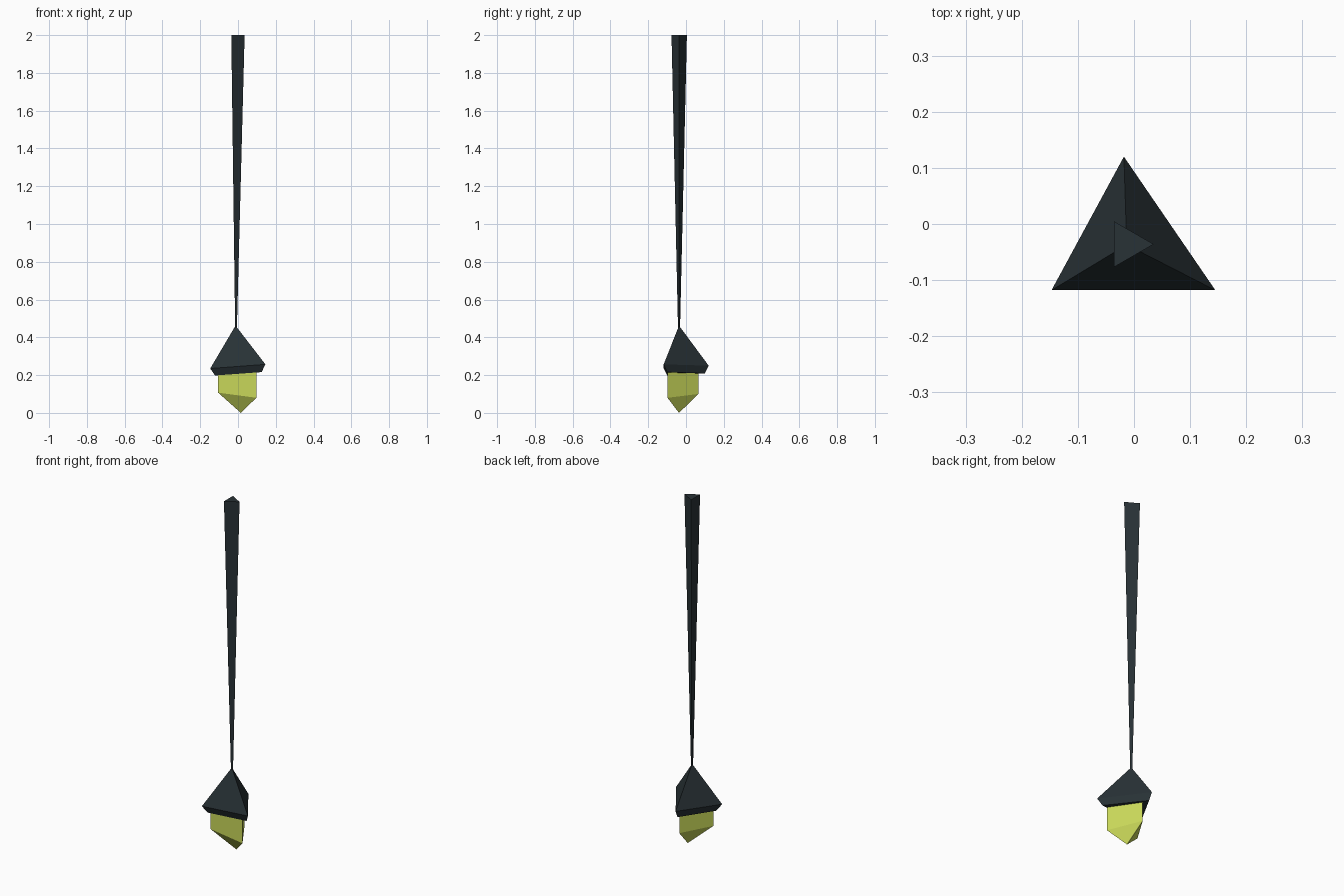
import bpy, bmesh
from math import cos, sin, radians

if "Cube" in bpy.data.objects:
    bpy.data.objects.remove(bpy.data.objects["Cube"])


def material(name, color):
    mat = bpy.data.materials.new(name)
    mat.diffuse_color = color
    mat.use_nodes = True
    mat.node_tree.nodes["Principled BSDF"].inputs["Base Color"].default_value = mat.diffuse_color
    return mat


def loft(name, rings, mat):
    """Join three-sided rings (a one-point ring is a tip) into a closed flat solid."""
    bm = bmesh.new()
    loops = [[bm.verts.new(p) for p in ring] for ring in rings]
    for a, b in zip(loops, loops[1:]):
        for i in range(3):
            j = (i + 1) % 3
            if len(b) == 1:
                bm.faces.new((a[i], a[j], b[0]))
            else:
                bm.faces.new((a[i], a[j], b[j], b[i]))
    for loop in (loops[0], loops[-1]):
        if len(loop) == 3:
            bm.faces.new(loop)
    bmesh.ops.recalc_face_normals(bm, faces=bm.faces)
    mesh = bpy.data.meshes.new(name)
    bm.to_mesh(mesh)
    bm.free()
    obj = bpy.data.objects.new(name, mesh)
    bpy.context.collection.objects.link(obj)
    mesh.materials.append(mat)
    return obj


def triangle(cx, cy, z, r):
    return [(cx + r * cos(radians(a)), cy + r * sin(radians(a)), z) for a in (0, 120, 240)]


metal = material("dark_metal", (0.022, 0.032, 0.037, 1))
glass = material("yellow_glass", (0.58, 0.68, 0.1, 0.8))

# hanging rod, widening towards the ceiling
loft("hanging_rod", [triangle(-0.012, -0.037, 0.44, 0.006),
                     triangle(-0.012, -0.036, 2.0, 0.047)], metal)

# slightly tilted pyramid shade with an inward-sloping rim
loft("lamp_shade", [
    [(-0.122, -0.10, 0.198), (0.125, -0.10, 0.216), (-0.016, 0.10, 0.209)],
    [(-0.147, -0.118, 0.235), (0.145, -0.118, 0.257), (-0.018, 0.12, 0.25)],
    [(-0.013, -0.037, 0.462)]], metal)

# faceted glass bulb, pointed at the bottom
corners = [(-0.105, -0.098), (0.097, -0.098), (-0.003, 0.065)]
loft("glass_bulb", [
    [(x, y, 0.215) for x, y in corners],
    [(x, y, z) for (x, y), z in zip(corners, (0.107, 0.08, 0.1))],
    [(0.015, -0.037, 0.0)]], glass)
